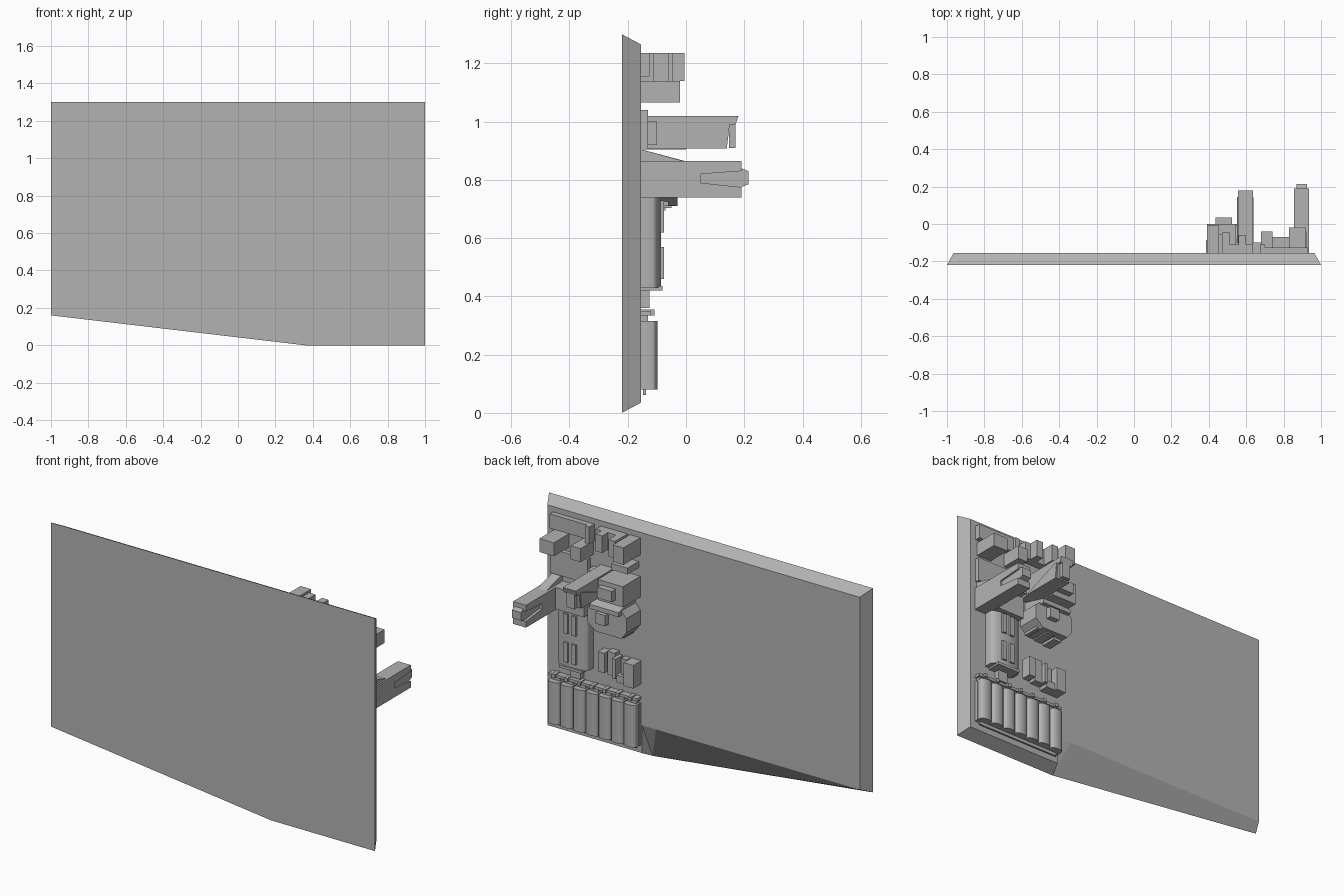
import bpy, bmesh, math
from mathutils import Vector

if "Cube" in bpy.data.objects:
    bpy.data.objects.remove(bpy.data.objects["Cube"])

grey = bpy.data.materials.new("mid_grey")
grey.diffuse_color = (0.45, 0.45, 0.45, 1)
grey.use_nodes = True
grey.node_tree.nodes["Principled BSDF"].inputs["Base Color"].default_value = grey.diffuse_color
BACK = -0.155  # rear surface of the wall panel


def finish(name, bm, smooth=False):
    bmesh.ops.recalc_face_normals(bm, faces=bm.faces)
    me = bpy.data.meshes.new(name)
    bm.to_mesh(me)
    bm.free()
    me.materials.append(grey)
    ob = bpy.data.objects.new(name, me)
    bpy.context.collection.objects.link(ob)
    if smooth:
        bpy.context.view_layer.objects.active = ob
        ob.select_set(True)
        bpy.ops.object.shade_smooth_by_angle(angle=math.radians(35))
        ob.select_set(False)
    return ob


def box(name, x0, x1, z0, z1, y1, y0=BACK):
    bm = bmesh.new()
    bmesh.ops.create_cube(bm, size=1)
    for v in bm.verts:
        v.co = ((x0 + x1) / 2 + v.co.x * (x1 - x0),
                (y0 + y1) / 2 + v.co.y * (y1 - y0),
                (z0 + z1) / 2 + v.co.z * (z1 - z0))
    return finish(name, bm)


def prism(name, pts, a, b, axis, smooth=False):
    """Extrude a 2D outline: axis x takes (y, z), y takes (x, z), z takes (x, y)."""
    i = "xyz".index(axis)
    bm = bmesh.new()
    def ring(h):
        out = []
        for p in pts:
            c = list(p)
            c.insert(i, h)
            out.append(bm.verts.new(c))
        return out
    r0, r1 = ring(a), ring(b)
    bm.faces.new(r0)
    bm.faces.new(r1)
    n = len(pts)
    for k in range(n):
        bm.faces.new((r0[k], r0[(k + 1) % n], r1[(k + 1) % n], r1[k]))
    return finish(name, bm, smooth)


def arch(x0, x1, y0, wall, y1, n=10):
    """Round-fronted cross-section in x, y."""
    c, r = (x0 + x1) / 2, (x1 - x0) / 2
    return [(x0, y0)] + [(c - r * math.cos(math.pi * k / n),
                          wall + (y1 - wall) * math.sin(math.pi * k / n))
                         for k in range(n + 1)] + [(x1, y0)]


# Wall panel with bevelled edges and a long sloping underside
bm = bmesh.new()
front = [bm.verts.new((x, -0.22, z)) for x, z in
         [(-1, 0.16), (-1, 1.3), (1, 1.3), (1, 0), (0.36, 0)]]
back = [bm.verts.new((x, BACK, z)) for x, z in
        [(-.965, .19), (-.965, 1.265), (.965, 1.265), (.965, .035), (.38, .035), (.38, .19), (.294, .19)]]
bm.faces.new(front)
bm.faces.new(back)
for k in range(4):
    bm.faces.new((front[k], front[k + 1], back[k + 1], back[k]))
bm.faces.new((front[4], back[4], back[5]))
bm.faces.new((front[4], back[5], back[6]))
bm.faces.new((front[4], back[6], back[0], front[0]))
finish("wall_panel", bm)

# Row of upright tanks on a low bed
N, X0, X1 = 7, 0.385, 0.935
w = (X1 - X0) / N
for k in range(N):
    a = X0 + k * w
    prism("tank", arch(a + .003, a + w - .003, BACK, -.115, -.098), .08, .315, "z", True)
    box("tank_cap", a + .012, a + w - .012, .315, .335, -.13)
    box("tank_valve", a + .03, a + .05, .335, .355, -.108)
box("tank_bed", X0, X1, .08, .31, -.135)
box("tank_foot", X0 + .02, X1 - .02, .062, .08, -.138, -.147)
box("pipe_rail", X0, X1, .335, .35, -.12)

# Round-fronted hall with two pairs of raised windows
prism("round_hall", arch(.68, .865, BACK, -.115, -.085, 12), .43, .74, "z", True)
for z in (.46, .62):
    for x in (.735, .785):
        box("hall_window", x, x + .028, z, z + .11, -.076, -.12)
box("hall_step", .74, .80, .36, .43, -.125)
box("hall_base", .70, .84, .42, .435, -.08)

# Cluster of small lower blocks
for x0, x1, z0, z1, y in [(.575, .615, .45, .56, -.10), (.52, .565, .44, .57, -.115),
                          (.50, .52, .44, .55, -.09), (.45, .485, .43, .55, -.12),
                          (.385, .445, .42, .55, -.085), (.445, .50, .42, .46, -.10)]:
    box("lower_block", x0, x1, z0, z1, y)

# Chamfered middle block with stepped underside
prism("middle_block", [(.39, .75), (.42, .71), (.58, .71), (.63, .75), (.63, .83),
                       (.58, .865), (.42, .865), (.39, .83)], BACK, -.03, "y")
prism("middle_roof", [(BACK, .905), (-.005, .865), (-.005, .84), (BACK, .84)], .42, .60, "x")
box("middle_hatch", .50, .56, .77, .83, 0)
for k, (x, y) in enumerate([(.43, -.07), (.49, -.05), (.55, -.06)]):
    box("middle_step", x, x + .05, .695 + .008 * k, .74, y)

# Upper block with front box and the long upper arm
box("upper_block", .39, .545, .905, 1.02, 0)
box("upper_front_box", .435, .525, .935, .995, .035)
prism("upper_arm", [(BACK, .908), (.14, .908), (.15, .99), (.17, .99), (.18, 1.02), (BACK, 1.02)],
      .555, .635, "x")
box("upper_arm_tip", .57, .62, .91, .995, .17, .148)
prism("upper_arm_brace", [(-.10, .908), (.13, .995), (.145, .995), (.135, .908)], .55, .64, "x")
box("upper_panel", .70, .93, .905, 1.04, -.13)
box("upper_link", .635, .68, .92, 1.0, -.10)

# Long lower arm with a slotted tip
prism("lower_arm", [(BACK, .74), (.19, .74), (.19, .775), (.05, .79), (.05, .82), (.19, .83),
                    (.19, .865), (BACK, .865)], .855, .935, "x")
prism("lower_arm_root", [(BACK, .905), (-.01, .865), (-.01, .84), (BACK, .84)], .87, .925, "x")
prism("lower_arm_tip", [(.04, .79), (.19, .775), (.215, .785), (.215, .83), (.19, .84), (.04, .825)],
      .87, .925, "x")
box("lower_arm_base", .68, .935, .745, .865, -.07)

# Roof-level blocks
box("top_panel", .70, .93, 1.155, 1.235, -.125)
box("top_panel_post", .675, .70, 1.14, 1.235, -.11)
box("top_cube", .83, .92, 1.065, 1.14, -.02)
box("top_small_cube", .68, .74, 1.065, 1.14, -.04)
for x0, x1, z0, y in [(.60, .635, 1.14, -.11), (.56, .60, 1.14, -.06), (.51, .56, 1.14, -.11),
                      (.47, .51, 1.14, -.045), (.39, .455, 1.14, -.005)]:
    box("top_block", x0, x1, z0, 1.235, y)
box("top_ledge", .40, .50, 1.065, 1.10, -.055)
